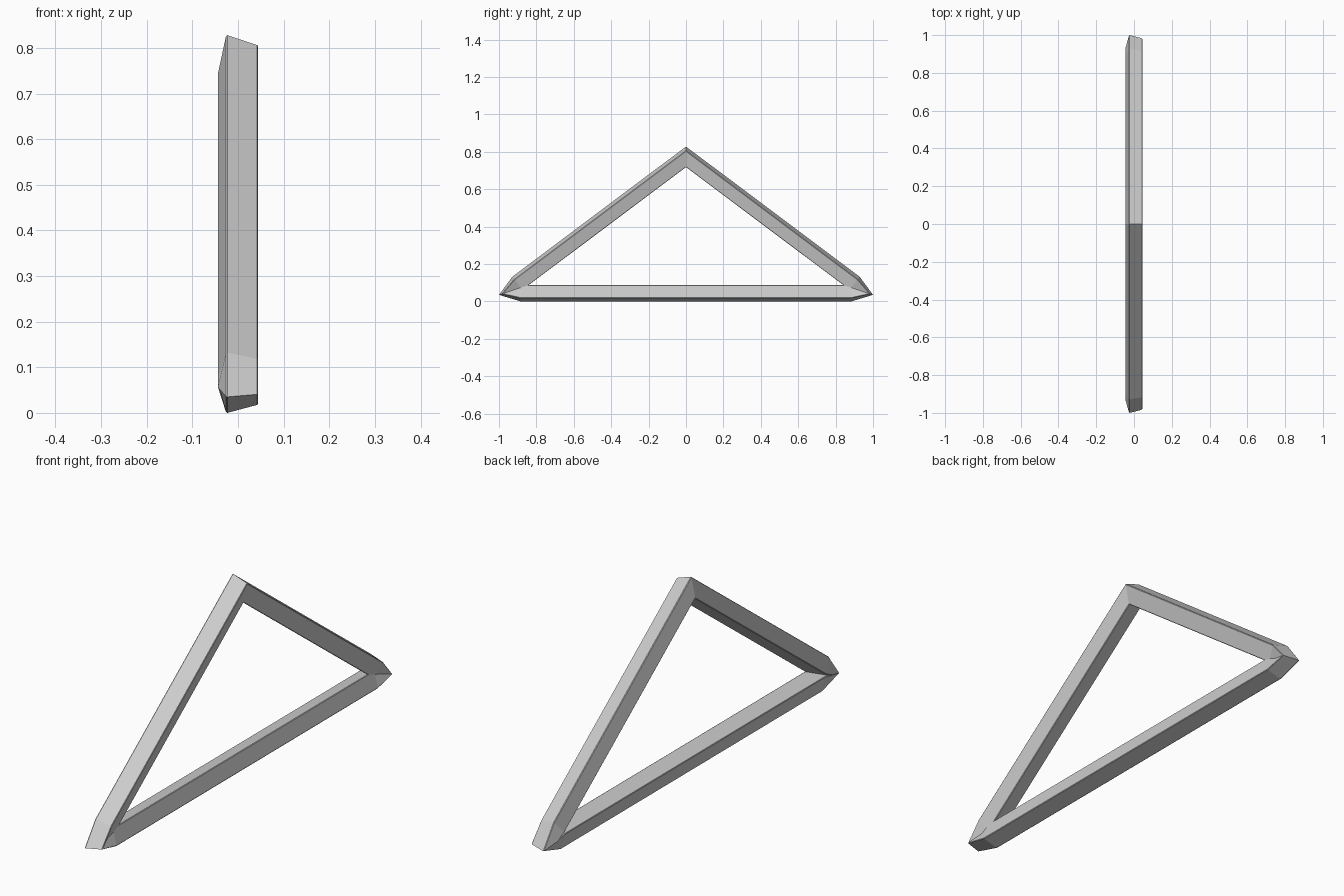
import bpy, bmesh
from math import sin, cos, radians
from mathutils import Vector

if "Cube" in bpy.data.objects:
    bpy.data.objects.remove(bpy.data.objects["Cube"])

# Cross-section: a square turned 15 degrees, corners slightly chamfered (x, inward)
corners = [Vector((cos(radians(a)), sin(radians(a)))) * 0.0515
           for a in (240, 330, 60, 150)]
profile = []
for i, c in enumerate(corners):
    for other in (corners[i - 1], corners[(i + 1) % 4]):
        profile.append(c + (other - c).normalized() * 0.0025)

# Path stations in the y-z plane: centre and inward direction
right = [
    ((0.902, 0.097), (-0.6, -0.8)),       # lower end of sloping bar
    ((0.958, 0.049), (-0.949, 0.316)),    # pointed corner
    ((0.884, 0.044), (0, 1)),             # end of bottom bar
]
left = [((-c[0], c[1]), (-n[0], n[1])) for c, n in reversed(right)]
stations = [((0, 0.773), (0, -1.25))] + right + left

# Sweep the section around the closed triangle
bm = bmesh.new()
rings = [[bm.verts.new((x, c[0] + e * n[0], c[1] + e * n[1])) for x, e in profile]
         for c, n in stations]
count = len(profile)
for i, ring in enumerate(rings):
    nxt = rings[(i + 1) % len(rings)]
    for j in range(count):
        k = (j + 1) % count
        bm.faces.new((ring[j], ring[k], nxt[k], nxt[j]))
bmesh.ops.recalc_face_normals(bm, faces=bm.faces)

mesh = bpy.data.meshes.new("triangle_frame")
bm.to_mesh(mesh)
bm.free()
frame = bpy.data.objects.new("triangle_frame", mesh)
bpy.context.collection.objects.link(frame)
